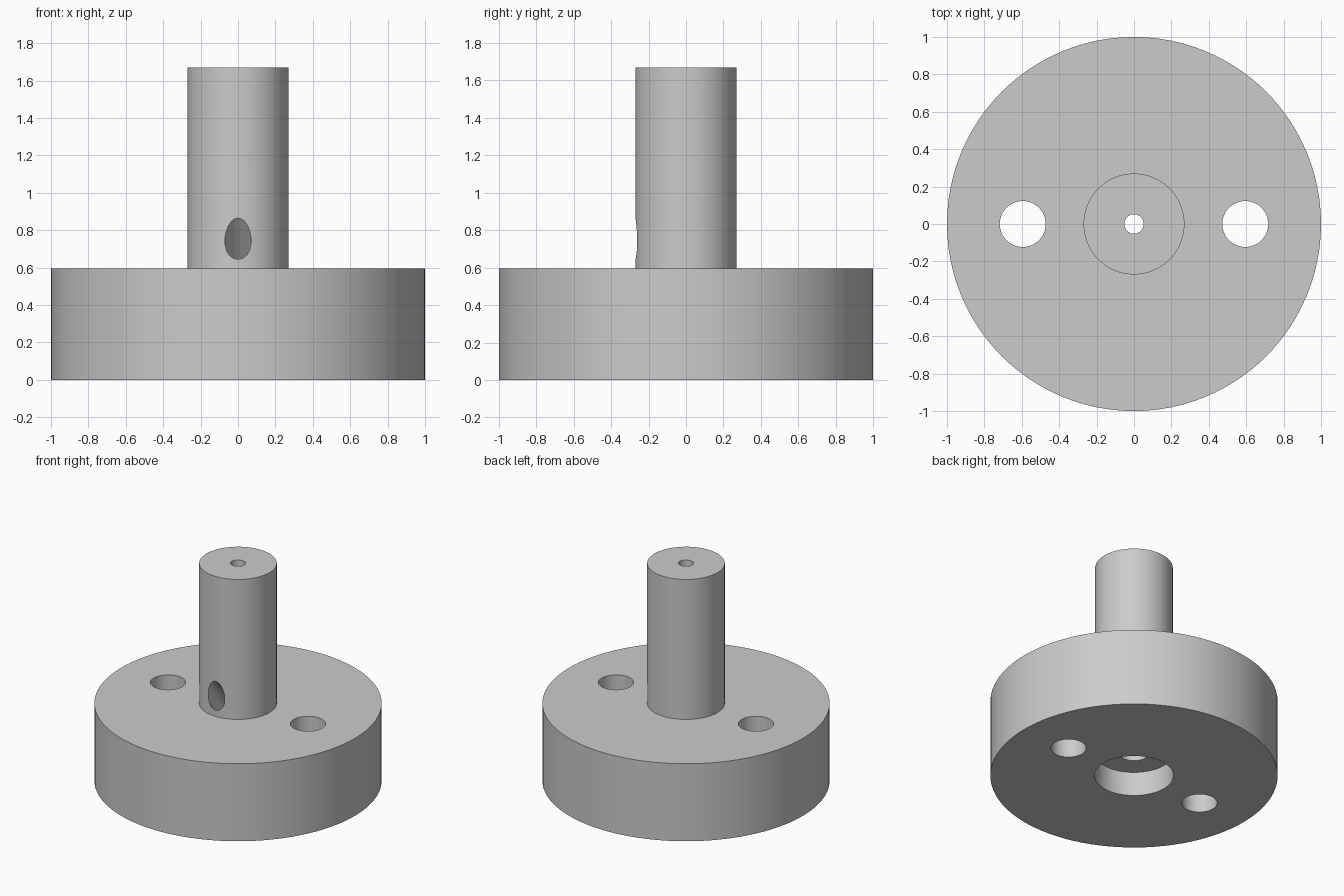
import bpy, math
from mathutils import Vector

cube = bpy.data.objects.get("Cube")
if cube:
    bpy.data.objects.remove(cube, do_unlink=True)

SEGMENTS = 96
BASE_R, BASE_TOP = 1.0, 0.595
SHAFT_R, SHAFT_TOP = 0.27, 1.67
RECESS_R, RECESS_TOP = 0.275, 0.185
BORE_R, BORE_TOP = 0.11, 0.6
VENT_R = 0.052

metal = bpy.data.materials.new("grey metal")
metal.use_nodes = True
grey = (0.6, 0.6, 0.6, 1)
metal.diffuse_color = grey
metal.node_tree.nodes["Principled BSDF"].inputs["Base Color"].default_value = grey


def lathe(name, profile):
    """Turn a closed (radius, height) profile around the z axis."""
    n = len(profile)
    verts, faces = [], []
    for s in range(SEGMENTS):
        a = 2 * math.pi * s / SEGMENTS
        verts += [(r * math.cos(a), r * math.sin(a), z) for r, z in profile]
        t = (s + 1) % SEGMENTS
        for i in range(n):
            j = (i + 1) % n
            faces.append((s * n + i, t * n + i, t * n + j, s * n + j))
    mesh = bpy.data.meshes.new(name)
    mesh.from_pydata(verts, [], faces)
    mesh.materials.append(metal)
    obj = bpy.data.objects.new(name, mesh)
    bpy.context.collection.objects.link(obj)
    return obj


def drill(target, name, start, end, radius):
    """Cut a round hole between two points."""
    start, end = Vector(start), Vector(end)
    axis = end - start
    bpy.ops.mesh.primitive_cylinder_add(
        vertices=48, radius=radius, depth=axis.length, location=(start + end) / 2,
        rotation=axis.to_track_quat("Z", "Y").to_euler())
    cutter = bpy.context.object
    cutter.name = name
    cutter.data.materials.append(metal)
    cutter.hide_render = True
    mod = target.modifiers.new(name, "BOOLEAN")
    mod.operation = "DIFFERENCE"
    mod.solver = "EXACT"
    mod.object = cutter
    bpy.context.view_layer.objects.active = target
    bpy.ops.object.modifier_apply(modifier=mod.name)
    bpy.data.objects.remove(cutter, do_unlink=True)


# Disc base and shaft, with a stepped bore from the underside
body = lathe("base_and_shaft", [
    (RECESS_R, 0), (BASE_R, 0), (BASE_R, BASE_TOP), (SHAFT_R, BASE_TOP),
    (SHAFT_R, SHAFT_TOP), (VENT_R, SHAFT_TOP), (VENT_R, BORE_TOP),
    (BORE_R, BORE_TOP), (BORE_R, RECESS_TOP), (RECESS_R, RECESS_TOP)])

# Two bolt holes through the base
for side in (-1, 1):
    drill(body, "bolt_hole", (side * 0.595, 0, -0.1), (side * 0.595, 0, 0.8), 0.123)

# Slanted port from the front of the shaft down to the bore
slope = math.tan(math.radians(50.5))
port_z = 0.755
drill(body, "slanted_port", (0, -SHAFT_R - 0.3, port_z + 0.3 * slope),
      (0, -0.02, port_z - (SHAFT_R - 0.02) * slope), 0.07)

# Smooth round walls, crisp rims
bpy.ops.object.select_all(action="DESELECT")
body.select_set(True)
bpy.context.view_layer.objects.active = body
bpy.ops.object.shade_smooth_by_angle(angle=math.radians(30))
